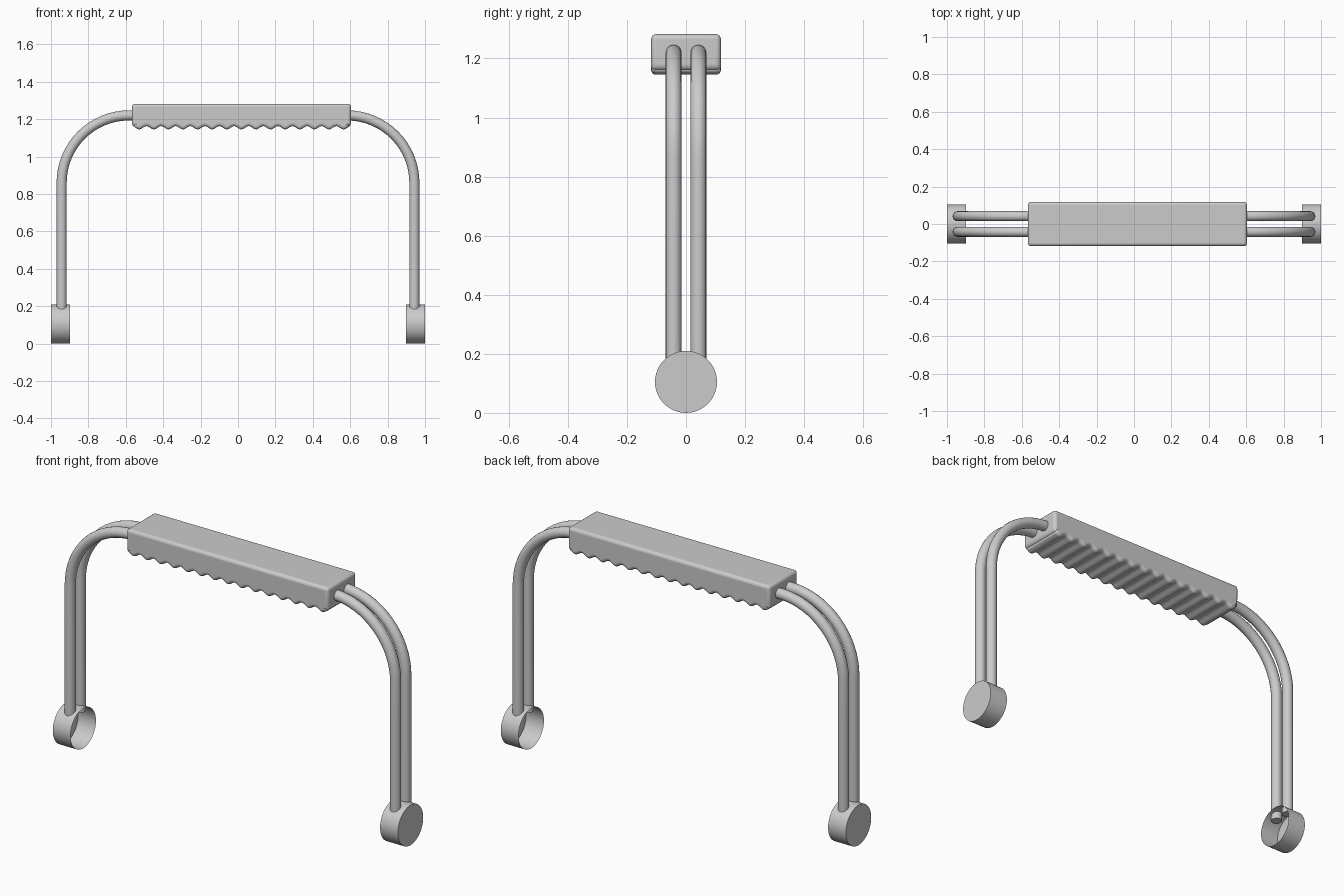
import bpy, bmesh, math

if "Cube" in bpy.data.objects:
    bpy.data.objects.remove(bpy.data.objects["Cube"])

def finish(ob, angle=35):
    bpy.ops.object.select_all(action='DESELECT')
    ob.select_set(True)
    bpy.context.view_layer.objects.active = ob
    if ob.type != 'MESH':
        bpy.ops.object.convert(target='MESH')
    bpy.ops.object.shade_smooth_by_angle(angle=math.radians(angle))

def mesh_object(name, bm):
    bmesh.ops.recalc_face_normals(bm, faces=bm.faces)
    me = bpy.data.meshes.new(name)
    bm.to_mesh(me)
    bm.free()
    ob = bpy.data.objects.new(name, me)
    bpy.context.collection.objects.link(ob)
    return ob

# Twin bent tubes running from foot to foot
TX, TOP, BEND, END = 0.943, 1.22, 0.36, 0.17

def tube(name, y):
    arc = [(TX - BEND + BEND * math.cos(a), TOP - BEND + BEND * math.sin(a))
           for a in (math.radians(90 * i / 16) for i in range(17))]
    right = [(TX, END)] + arc
    path = right + [(-x, z) for x, z in reversed(right)]
    cu = bpy.data.curves.new(name, 'CURVE')
    cu.dimensions = '3D'
    cu.bevel_depth = 0.027
    cu.bevel_resolution = 6
    cu.use_fill_caps = True
    sp = cu.splines.new('POLY')
    sp.points.add(len(path) - 1)
    for p, (x, z) in zip(sp.points, path):
        p.co = (x, y, z, 1)
    ob = bpy.data.objects.new(name, cu)
    bpy.context.collection.objects.link(ob)
    finish(ob)

tube("front_tube", -0.042)
tube("back_tube", 0.042)

# Round pivot cups: closed outside, open towards the middle
def cup(name, side):
    bm = bmesh.new()
    n, r = 48, 0.105
    rings = []
    for x in (1.0, 0.897):
        rings.append([bm.verts.new((side * x, r * math.cos(2 * math.pi * i / n),
                                    r + r * math.sin(2 * math.pi * i / n))) for i in range(n)])
    for i in range(n):
        j = (i + 1) % n
        bm.faces.new((rings[0][i], rings[0][j], rings[1][j], rings[1][i]))
    bm.faces.new(rings[0])
    ob = mesh_object(name, bm)
    finish(ob)

cup("left_cup", -1)
cup("right_cup", 1)

# Grip: block with a rippled underside and softened edges
X0, X1, HALF, ZT, ZB = -0.567, 0.604, 0.118, 1.282, 1.154
RIDGES, STEPS = 15, 8
count = RIDGES * STEPS
profile = [(X0 + (X1 - X0) * i / count,
            ZB + 0.009 * math.cos(2 * math.pi * i / STEPS)) for i in range(count + 1)]
profile += [(X1, ZT), (X0, ZT)]
bm = bmesh.new()
face = bm.faces.new([bm.verts.new((x, -HALF, z)) for x, z in profile])
ext = bmesh.ops.extrude_face_region(bm, geom=[face])
for v in ext['geom']:
    if isinstance(v, bmesh.types.BMVert):
        v.co.y = HALF
grip = mesh_object("grip", bm)
bev = grip.modifiers.new("soft_edges", 'BEVEL')
bev.width = 0.016
bev.segments = 4
bev.limit_method = 'ANGLE'
bev.angle_limit = math.radians(60)
bev.use_clamp_overlap = False
finish(grip)
